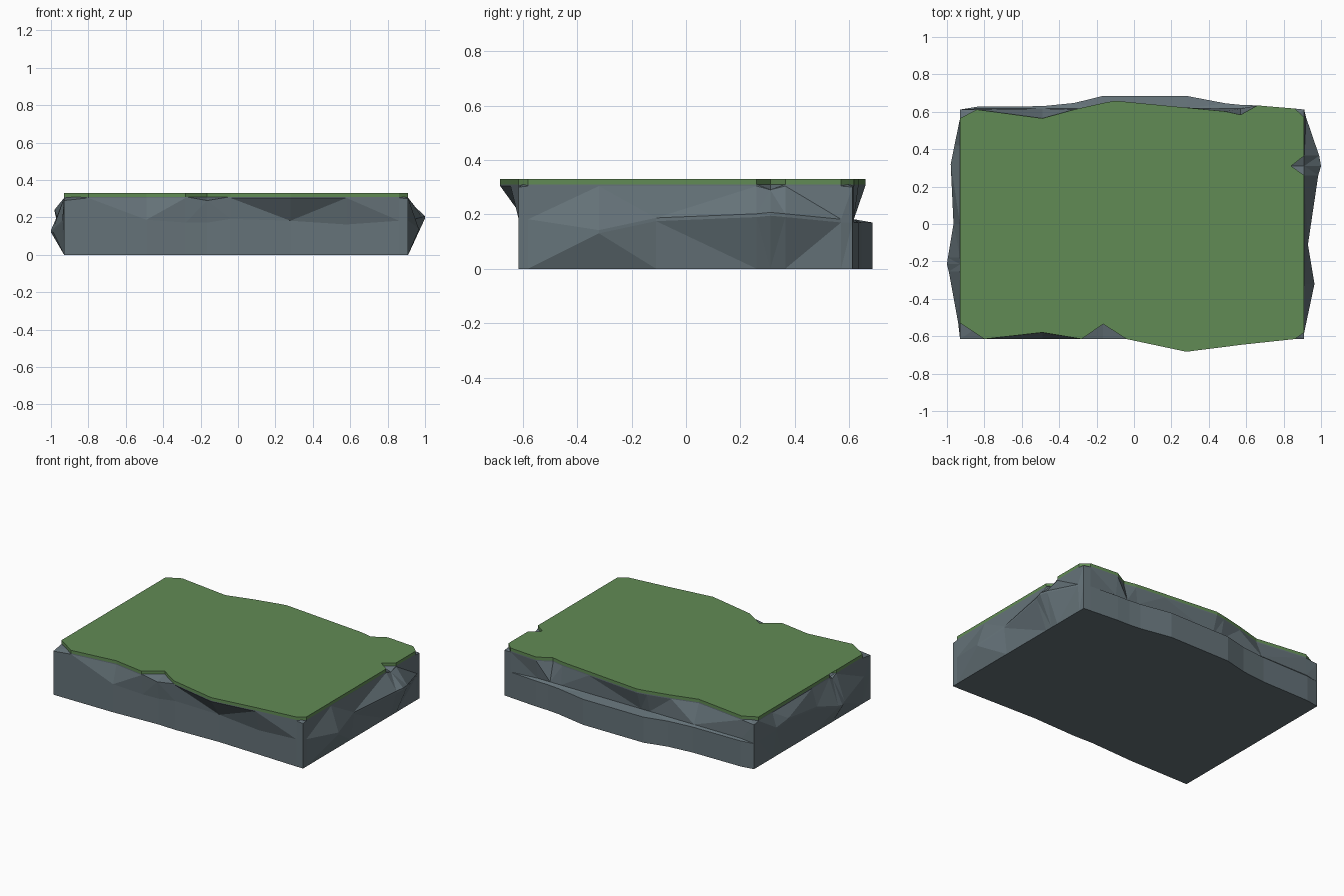
import bpy, bmesh

if "Cube" in bpy.data.objects:
    bpy.data.objects.remove(bpy.data.objects["Cube"])

X0, X1, Y0, Y1 = -0.93, 0.91, -0.615, 0.612

# Each side, counter-clockwise: (position along side, bulge at mid height, mid z, bulge at top)
FRONT = [(-.80, 0, .17, 0), (-.49, 0, .175, -.035), (-.28, -.01, .16, 0), (-.165, -.015, .16, -.08),
         (-.04, -.01, .18, 0), (.28, -.02, .17, .068), (.58, -.01, .15, .03), (.86, 0, .17, 0)]
RIGHT = [(-.58, 0, .17, 0), (-.32, .055, .13, 0), (-.11, .02, .175, 0), (.26, .075, .19, 0),
         (.31, .09, .195, -.07), (.365, .08, .19, 0), (.57, .01, .17, 0)]
BACK = [(.86, .005, .17, .005), (.66, .022, .17, .022), (.57, .025, .17, -.028), (.49, .033, .17, -.01),
        (.28, .073, .17, .01), (-.10, .073, .17, .047), (-.165, .073, .17, .035), (-.32, .035, .17, 0),
        (-.49, .018, .17, -.047), (-.84, .015, .17, 0)]
LEFT = [(.565, 0, .17, 0), (.42, .03, .20, 0), (.32, .05, .23, 0), (0, .035, .18, 0),
        (-.18, .065, .125, 0), (-.215, .07, .12, -.06), (-.255, .06, .125, 0), (-.53, .01, .17, 0)]


def side_columns(rows, place, layered):
    """Vertical strings of points: base, lower mid, upper mid, rim, top."""
    cols = []
    for t, mid, zm, top in rows:
        chip = top < -.05
        upper = min(mid, 0.005) if layered else mid
        offs = [(mid if layered else 0, 0), (mid, zm), (upper, zm + .012),
                (0 if chip else top, .29 if chip else .304), (top, .31)]
        cols.append([(*place(t, o), z) for o, z in offs])
    return cols


def corner(x, y, top_x, top_y, rim_z):
    return [[(x, y, 0), (x, y, .17), (x, y, .182), (x, y, rim_z), (top_x, top_y, .31)]]


columns = (corner(X0, Y0, -.865, -.572, .29)
           + side_columns(FRONT, lambda t, o: (t, Y0 - o), True)
           + corner(X1, Y0, .885, -.598, .30)
           + side_columns(RIGHT, lambda t, o: (X1 + o, t), False)
           + corner(X1, Y1, .885, .594, .30)
           + side_columns(BACK, lambda t, o: (t, Y1 + o), True)
           + corner(X0, Y1, -.885, .589, .295)
           + side_columns(LEFT, lambda t, o: (X0 - o, t), False))


def loft(name, loops, color):
    bm = bmesh.new()
    rings = [[bm.verts.new(p) for p in loop] for loop in loops]
    n = len(rings[0])
    for a, b in zip(rings, rings[1:]):
        for i in range(n):
            j = (i + 1) % n
            bm.faces.new((a[i], a[j], b[j], b[i]))
    bm.faces.new(rings[0][::-1])
    bm.faces.new(rings[-1])
    bmesh.ops.triangulate(bm, faces=bm.faces[:])
    bmesh.ops.recalc_face_normals(bm, faces=bm.faces[:])
    mesh = bpy.data.meshes.new(name)
    bm.to_mesh(mesh)
    bm.free()
    mat = bpy.data.materials.new(name + "_material")
    mat.diffuse_color = color
    mat.use_nodes = True
    mat.node_tree.nodes["Principled BSDF"].inputs["Base Color"].default_value = mat.diffuse_color
    mesh.materials.append(mat)
    obj = bpy.data.objects.new(name, mesh)
    bpy.context.collection.objects.link(obj)
    return obj


# Chipped stone slab
loft("rock_slab", [[c[k] for c in columns] for k in range(5)], (.13, .17, .19, 1))

# Thin turf layer following the chipped outline
turf = [c[4] for c in columns]
loft("grass_top", [turf, [(x, y, .33) for x, y, z in turf]], (.12, .26, .09, 1))
